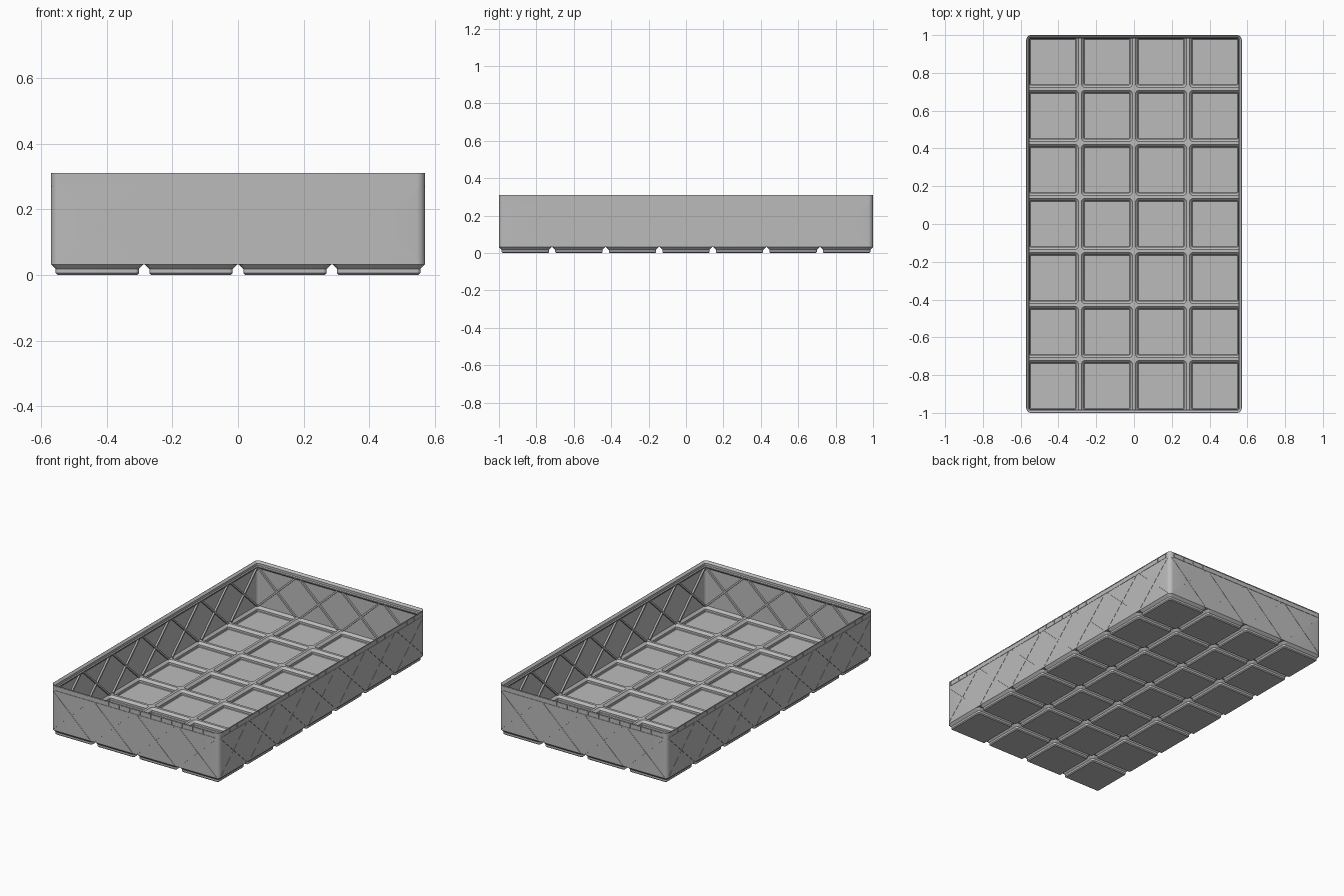
import bpy, bmesh, math
from mathutils import Matrix, Vector

if "Cube" in bpy.data.objects:
    bpy.data.objects.remove(bpy.data.objects["Cube"])

S = 2 / 293.5                # working in millimetres, scaled to the final size
NX, NY, P = 4, 7, 42.0       # cells and pitch
HX, HY = NX * P / 2 - 0.25, NY * P / 2 - 0.25
SEG = 6                      # segments per rounded corner
T = 0.88                     # shell thickness
TOP = 45.6

grey = bpy.data.materials.new("plain_grey")
grey.diffuse_color = (0.5, 0.5, 0.5, 1)
grey.use_nodes = True
grey.node_tree.nodes["Principled BSDF"].inputs["Base Color"].default_value = grey.diffuse_color


def make(name, bm):
    bmesh.ops.remove_doubles(bm, verts=bm.verts, dist=1e-4)
    bmesh.ops.scale(bm, vec=(S, S, S), verts=bm.verts)
    me = bpy.data.meshes.new(name)
    bm.to_mesh(me)
    bm.free()
    me.materials.append(grey)
    ob = bpy.data.objects.new(name, me)
    bpy.context.collection.objects.link(ob)
    return ob


def rounded(hx, hy, r, z, cx=0, cy=0):
    """Counter-clockwise rounded rectangle."""
    pts = []
    for k, (sx, sy) in enumerate([(1, 1), (-1, 1), (-1, -1), (1, -1)]):
        for i in range(SEG + 1):
            a = math.pi / 2 * (k + i / SEG)
            pts.append((cx + sx * (hx - r) + r * math.cos(a),
                        cy + sy * (hy - r) + r * math.sin(a), z))
    return pts


def tile(cx, cy, z):
    """Square cell outline, following the rounded corner at the tray corners."""
    foot = rounded(20.75, 20.75, 3.75, z, cx, cy)
    pts = []
    for k, (sx, sy) in enumerate([(1, 1), (-1, 1), (-1, -1), (1, -1)]):
        x, y = cx + sx * P / 2, cy + sy * P / 2
        if abs(x) > HX and abs(y) > HY:
            pts += foot[k * (SEG + 1):(k + 1) * (SEG + 1)]
        else:
            pts += [(max(-HX, min(HX, x)), max(-HY, min(HY, y)), z)] * (SEG + 1)
    return pts


def loft(bm, loops, cap_first=False, cap_last=False, closed=False):
    rows = [[bm.verts.new(p) for p in l] for l in loops]
    n = len(rows[0])
    pairs = list(zip(rows, rows[1:])) + ([(rows[-1], rows[0])] if closed else [])
    for a, b in pairs:
        for i in range(n):
            j = (i + 1) % n
            bm.faces.new((a[i], a[j], b[j], b[i]))
    if cap_first:
        bm.faces.new(rows[0][::-1])
    if cap_last:
        bm.faces.new(rows[-1])


# Stepped feet below and the matching compartments above
feet, floor = bmesh.new(), bmesh.new()
for ix in range(NX):
    for iy in range(NY):
        cx, cy = (ix - (NX - 1) / 2) * P, (iy - (NY - 1) / 2) * P
        foot = [(17.8, 0.8, 0), (18.6, 1.6, 0.8), (18.6, 1.6, 2.6), (20.75, 3.75, 4.75)]
        loft(feet, [rounded(h, h, r, z, cx, cy) for h, r, z in foot]
             + [tile(cx, cy, 4.75)], cap_first=True)
        pocket = [(20.75 - T, 2.9, 5.1), (17.9, 0.9, 3.1), (17.9, 0.9, 1.3), (17.5, 0.5, 0.9)]
        loft(floor, [tile(cx, cy, 5.1)]
             + [rounded(h, h, r, z, cx, cy) for h, r, z in pocket], cap_last=True)
make("feet", feet)
make("compartment_floor", floor)

# Outer wall with stacking lip: (inset, height) profile swept round the outline
wall_bm = bmesh.new()
profile = [(0, 4.75), (0, TOP), (0.2, TOP), (1.9, TOP - 1.7), (1.9, TOP - 3.7),
           (2.6, TOP - 4.4), (2.6, 40.4), (T, 38.7), (T, 5.1)]
loft(wall_bm, [rounded(HX - d, HY - d, 3.75 - d, z) for d, z in profile], closed=True)
wall = make("wall", wall_bm)


def box(bm, side, u, z, d0, d1, w, h, tilt=0):
    """Box on one wall: u along it, d0..d1 inset from the outer face."""
    dist = HY if side % 2 == 0 else HX
    m = (Matrix.Rotation(side * math.pi / 2, 4, 'Z')
         @ Matrix.Translation((u, -dist + (d0 + d1) / 2, z))
         @ Matrix.Rotation(tilt, 4, 'Y')
         @ Matrix.Diagonal((w, d1 - d0, h, 1)))
    bmesh.ops.create_cube(bm, size=1, matrix=m)


# Crossed ribs inside, hairline slits outside, and lip grooves
ribs, lip_cut = bmesh.new(), bmesh.new()
slits = [bmesh.new(), bmesh.new()]
angle, length = math.atan2(34.5, 37), math.hypot(34.5, 37)
for side in range(4):
    n, half = (NX, HX) if side % 2 == 0 else (NY, HY)
    for c in range(n):
        u = (c - (n - 1) / 2) * P
        for bm, sign in zip(slits, (1, -1)):
            box(ribs, side, u, 22.6, 0.6, 2.4, length, 1.5, sign * angle)
            box(bm, side, u, 22.8, -1, 0.45, length - 0.5, 0.25, sign * angle)
    for i in range(n * 4):
        box(lip_cut, side, (i - (n * 4 - 1) / 2) * P / 4, 42.95, -1, 0.6, 0.3, 3.3)
    for z in (40.9, 44.85):
        box(lip_cut, side, 0, z, -1, 0.4, 2 * half - 7.6, 0.25)
make("crossed_ribs", ribs)

# Cut the slits into the wall
cutters = [make("slit_cutter", b) for b in slits + [lip_cut]]
for c in cutters:
    c.hide_render = True
    mod = wall.modifiers.new("cut", 'BOOLEAN')
    mod.operation, mod.solver, mod.object = 'DIFFERENCE', 'EXACT', c
deps = bpy.context.evaluated_depsgraph_get()
cut_mesh = bpy.data.meshes.new_from_object(wall.evaluated_get(deps))
wall.modifiers.clear()
wall.data = cut_mesh
for c in cutters:
    bpy.data.objects.remove(c)

# Smooth rounded corners, keep bevels crisp
for ob in bpy.context.scene.objects:
    ob.select_set(ob.type == 'MESH')
bpy.context.view_layer.objects.active = wall
bpy.ops.object.shade_smooth_by_angle(angle=math.radians(30))
